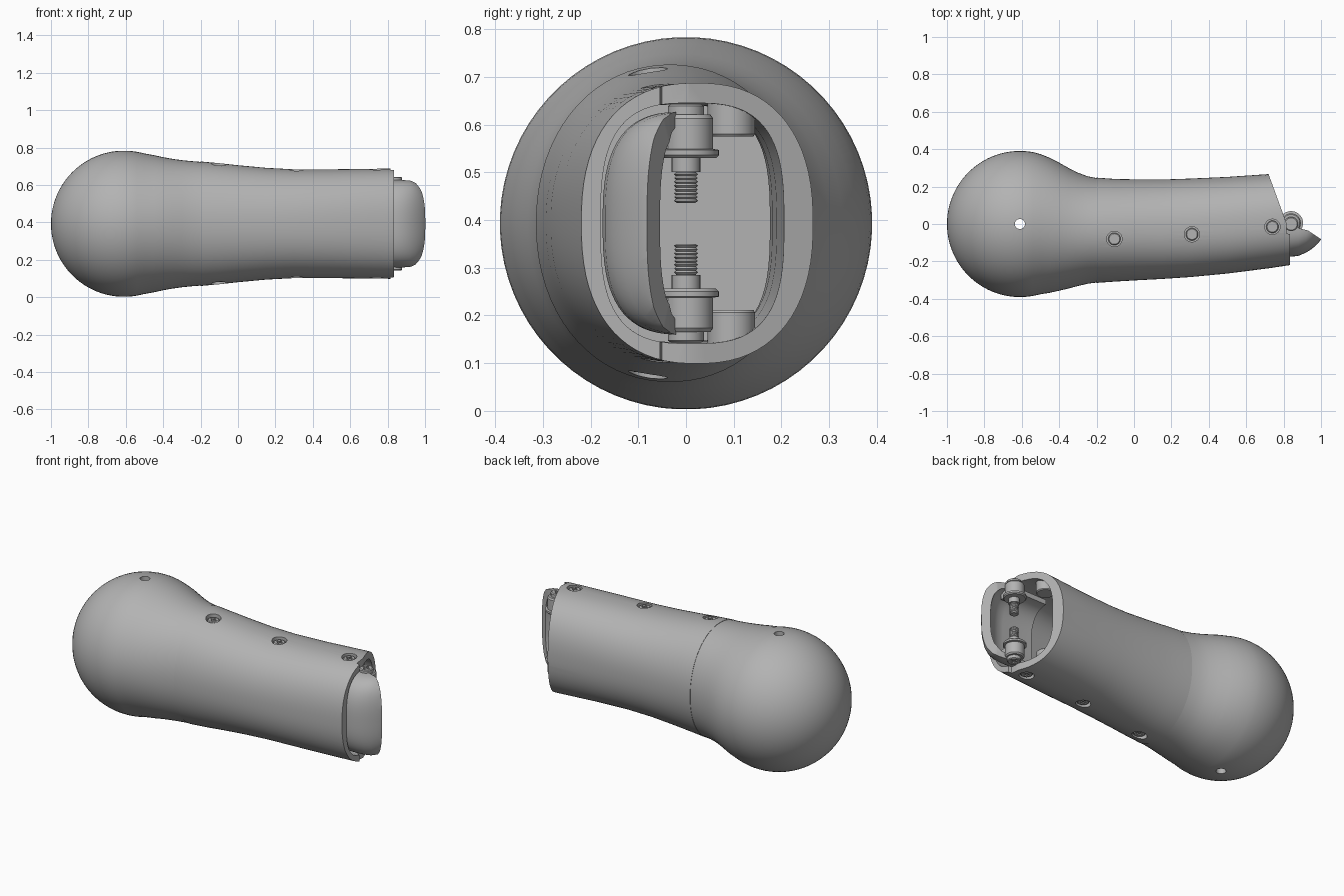
import bpy, bmesh, math
from mathutils import Matrix

if "Cube" in bpy.data.objects:
    bpy.data.objects.remove(bpy.data.objects["Cube"])

ZC = 0.393      # height of the long axis
N = 72          # sides of the lofted sections
parts = []

grey = bpy.data.materials.new("plain_grey")
grey.use_nodes = True
grey.diffuse_color = (0.45, 0.45, 0.45, 1)
grey.node_tree.nodes["Principled BSDF"].inputs["Base Color"].default_value = grey.diffuse_color


def finish(name, bm):
    bmesh.ops.recalc_face_normals(bm, faces=bm.faces)
    mesh = bpy.data.meshes.new(name)
    bm.to_mesh(mesh)
    bm.free()
    mesh.materials.append(grey)
    ob = bpy.data.objects.new(name, mesh)
    bpy.context.scene.collection.objects.link(ob)
    parts.append(ob)
    return ob


def skin(bm, rings):
    for a, b in zip(rings, rings[1:]):
        n = len(a)
        for i in range(n):
            bm.faces.new((a[i], a[(i + 1) % n], b[(i + 1) % n], b[i]))
    bm.faces.new(rings[0])
    bm.faces.new(rings[-1])


def loft(name, sections):
    """Superellipse sections along x: (x, y max, y min, half height, power)."""
    bm, rings = bmesh.new(), []
    for x, y1, y0, rz, p in sections:
        ring = []
        for i in range(N):
            t = 2 * math.pi * (i + 0.5) / N
            c, s = math.cos(t), math.sin(t)
            u = math.copysign(abs(c) ** (2 / p), c)
            v = math.copysign(abs(s) ** (2 / p), s)
            ring.append(bm.verts.new((x, (y1 + y0) / 2 + u * (y1 - y0) / 2, ZC + v * rz)))
        rings.append(ring)
    skin(bm, rings)
    return finish(name, bm)


def lathe(name, x, y, side, profile, n=32):
    """Turn (radius, distance from axis) pairs; side mirrors top to bottom."""
    bm = bmesh.new()
    skin(bm, [[bm.verts.new((x + r * math.cos(2 * math.pi * i / n),
                             y + r * math.sin(2 * math.pi * i / n), ZC + side * d))
               for i in range(n)] for r, d in profile])
    return finish(name, bm)


def prism(name, points, z0, z1):
    bm = bmesh.new()
    skin(bm, [[bm.verts.new((x, y, z)) for x, y in points] for z in (z0, z1)])
    return finish(name, bm)


def box(name, centre, size):
    bm = bmesh.new()
    bmesh.ops.create_cube(bm, size=1, matrix=Matrix.Translation(centre) @ Matrix.Diagonal((*size, 1)))
    return finish(name, bm)


def boolean(ob, cutter, operation="DIFFERENCE"):
    mod = ob.modifiers.new("cut", "BOOLEAN")
    mod.operation, mod.solver, mod.object = operation, "EXACT", cutter
    deps = bpy.context.evaluated_depsgraph_get()
    mesh = bpy.data.meshes.new_from_object(ob.evaluated_get(deps))
    ob.modifiers.clear()
    ob.data = mesh
    parts.remove(cutter)
    bpy.data.objects.remove(cutter)


def screw_head(name, x, y, side, r, d0, d1):
    head = lathe(name, x, y, side, [(r, d0), (r, d1 - 0.004), (r * 0.85, d1)])
    for size in ((r * 1.1, r * 0.3, 0.014), (r * 0.3, r * 1.1, 0.014)):
        boolean(head, box("slot_cutter", (x, y, ZC + side * d1), size))


# Outline of the limb: x, y max, y min, half height
outline = [(-0.5, 0.374, -0.376, 0.376), (-0.45, 0.354, -0.368, 0.367), (-0.4, 0.328, -0.357, 0.356),
           (-0.35, 0.300, -0.345, 0.347), (-0.3, 0.275, -0.332, 0.340), (-0.25, 0.256, -0.320, 0.335),
           (-0.2, 0.246, -0.313, 0.331), (-0.1, 0.239, -0.306, 0.322), (0, 0.237, -0.300, 0.311),
           (0.15, 0.236, -0.292, 0.297), (0.3, 0.241, -0.282, 0.289), (0.5, 0.250, -0.263, 0.289),
           (0.72, 0.265, -0.235, 0.292), (0.9, 0.272, -0.208, 0.293)]


def power(x):
    return 2 + 0.4 * (x + 0.5) / 1.3


# Ball end with a pin hole through it
sections = []
for i in range(1, 27):
    a = math.radians(0.6 if i == 1 else (i - 1) * 4)
    r = 0.391 * math.sin(a)
    x = -0.609 - 0.391 * math.cos(a)
    if x < -0.52:
        sections.append((x, r, -r, r, 2))
sections += [(*s, power(s[0])) for s in outline if s[0] <= -0.2]
ball = loft("ball_end", sections)
boolean(ball, lathe("pin_cutter", -0.61, 0, 1, [(0.027, -0.5), (0.027, 0.5)]))

# Hollow shaft
e = 0.002
shaft = loft("shaft", [(x, a + e, b - e, r + e, power(x)) for x, a, b, r in outline if x >= -0.2])
boolean(shaft, loft("cavity_cutter", [(x + (0.1 if x > 0.8 else 0), a - 0.06, b + 0.045, r - 0.04, 3)
                                      for x, a, b, r in outline if x >= 0]))
boolean(shaft, prism("end_cutter", [(0.835, -0.5), (0.835, -0.055), (0.815, -0.05), (0.815, 0.005),
                                    (0.72, 0.265), (0.647, 0.465), (1.2, 0.465), (1.2, -0.5)], -0.2, 1))

# Recessed cross-head screws on top and underside
for x, y, r in ((-0.105, -0.08, 0.318), (0.31, -0.055, 0.287), (0.74, -0.015, 0.292)):
    for side in (1, -1):
        boolean(shaft, lathe("recess_cutter", x, y, side, [(0.041, r - 0.022), (0.041, r + 0.1)]))
        screw_head("shaft_screw", x, y, side, 0.033, r - 0.03, r - 0.006)

# Curved lip that reaches past the open end
lip_path = [(0.6, 0.172, 0.232), (0.84, 0.175, 0.234), (0.88, 0.170, 0.234), (0.92, 0.153, 0.232),
            (0.95, 0.134, 0.222), (0.98, 0.108, 0.197), (1.0, 0.084, 0.165), (1.02, 0.05, 0.11)]
lip = loft("curved_lip", [(x, a, -a, r, 2.8) for x, a, r in lip_path])
boolean(lip, loft("lip_cavity_cutter", [(x - (0.04 if x > 0.6 else 0.1), a - 0.03, 0.03 - a, r - 0.03, 2.8)
                                        for x, a, r in lip_path]))
boolean(lip, prism("lip_cutter", [(1.1, -0.145), (1.0, -0.081), (0.93, -0.035), (0.87, -0.02),
                                  (0.5, -0.02), (0.5, 0.5), (1.1, 0.5)], -0.2, 1))

# Pivot hubs with threaded bolts, and guide bosses, at top and bottom
thread = [(0.02, 0.043)]
for i in range(8):
    thread += [(0.025, 0.047 + i * 0.008), (0.021, 0.051 + i * 0.008)]
for side in (1, -1):
    lathe("pivot_hub", 0.84, 0.005, side, [(0.058, 0.137), (0.064, 0.143), (0.064, 0.154), (0.052, 0.156),
                                           (0.052, 0.22), (0.046, 0.228)])
    lathe("bolt_collar", 0.84, 0, side, [(0.03, 0.108), (0.03, 0.14)])
    lathe("bolt_thread", 0.84, 0, side, thread + [(0.02, 0.115)], 24)
    screw_head("pivot_screw", 0.84, 0, side, 0.038, 0.225, 0.25)
    box("hub_arm", (0.83, -0.04, ZC + side * 0.19), (0.08, 0.07, 0.066))
    lathe("guide_boss", 0.7, 0.095, side, [(0.046, 0.182), (0.05, 0.187), (0.05, 0.262)])

# Smooth shading with sharp rims kept
for ob in bpy.context.view_layer.objects:
    ob.select_set(ob in parts)
bpy.context.view_layer.objects.active = shaft
bpy.ops.object.shade_smooth_by_angle(angle=math.radians(32))
